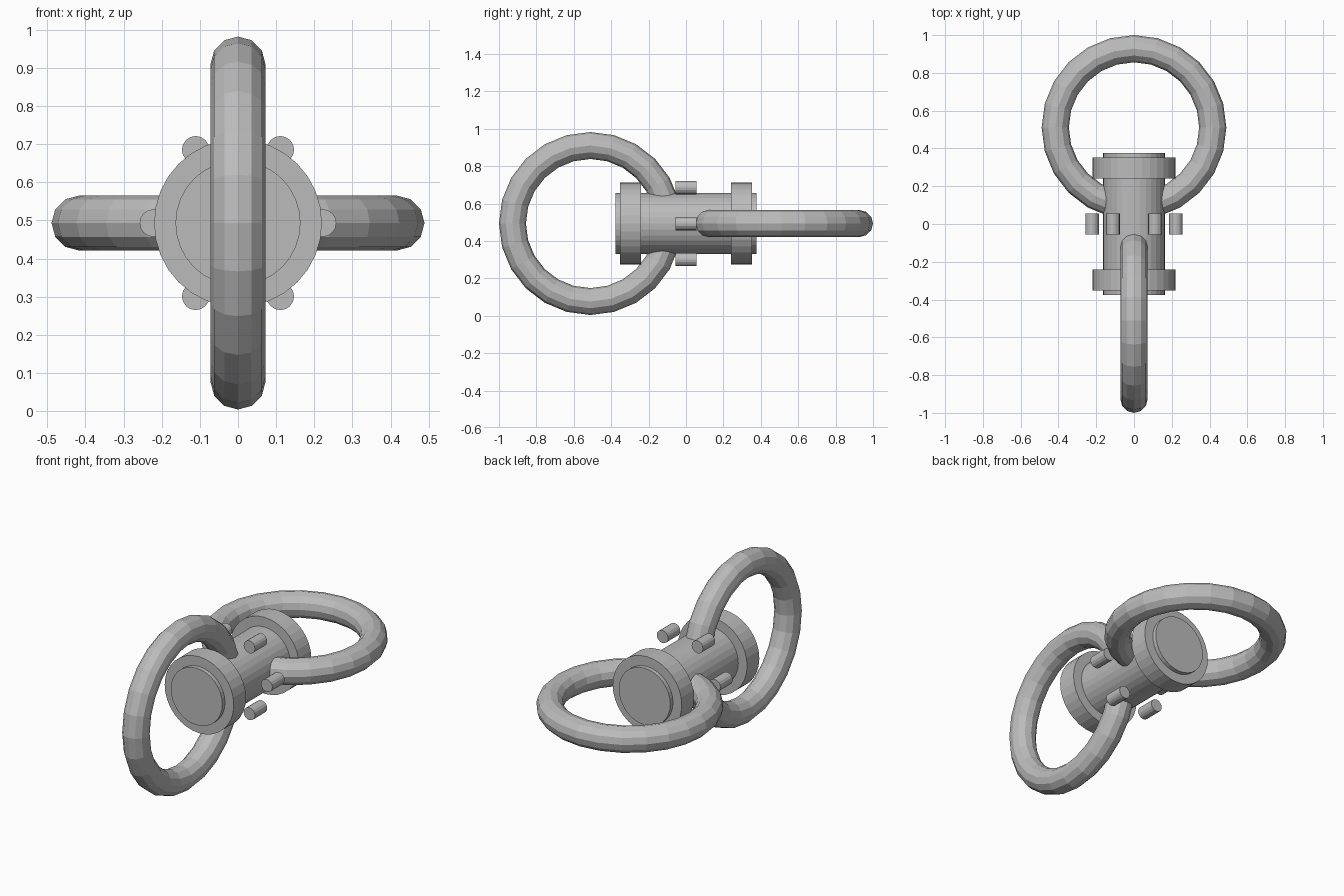
import bpy
import math
from mathutils import Vector

cube = bpy.data.objects.get("Cube")
if cube:
    bpy.data.objects.remove(cube, do_unlink=True)

MID = 0.493          # height of the swivel axis
RING_Y = 0.511       # distance of each ring centre from the middle

steel = bpy.data.materials.new("grey_steel")
steel.use_nodes = True
GREY = (0.5, 0.5, 0.5, 1)
steel.diffuse_color = GREY
steel.node_tree.nodes["Principled BSDF"].inputs["Base Color"].default_value = GREY


def finish(name):
    obj = bpy.context.object
    obj.name = name
    obj.data.materials.append(steel)
    return obj


def rod(name, radius, length, centre, sides):
    """Cylinder lying along the y axis."""
    bpy.ops.mesh.primitive_cylinder_add(
        vertices=sides, radius=radius, depth=length,
        location=Vector(centre), rotation=(math.pi / 2, 0, 0))
    return finish(name)


def ring(name, y, tilt):
    bpy.ops.mesh.primitive_torus_add(
        major_radius=0.417, minor_radius=0.072,
        major_segments=24, minor_segments=12,
        location=(0, y, MID), rotation=(0, tilt, 0))
    return finish(name)


# Barrel with a collar near each end
rod("barrel", 0.164, 0.754, (0, 0, MID), 32)
for label, side in (("front", -1), ("back", 1)):
    rod(label + "_collar", 0.22, 0.111, (0, side * 0.297, MID), 32)

# Upright front ring and flat back ring, both passing through the barrel
ring("front_ring", -RING_Y, math.pi / 2)
ring("back_ring", RING_Y, 0)

# Six bearing pins around the middle
for i in range(6):
    a = math.radians(60 * i)
    rod(f"pin_{i + 1}", 0.036, 0.111,
        (0.222 * math.cos(a), 0, MID + 0.222 * math.sin(a)), 16)
